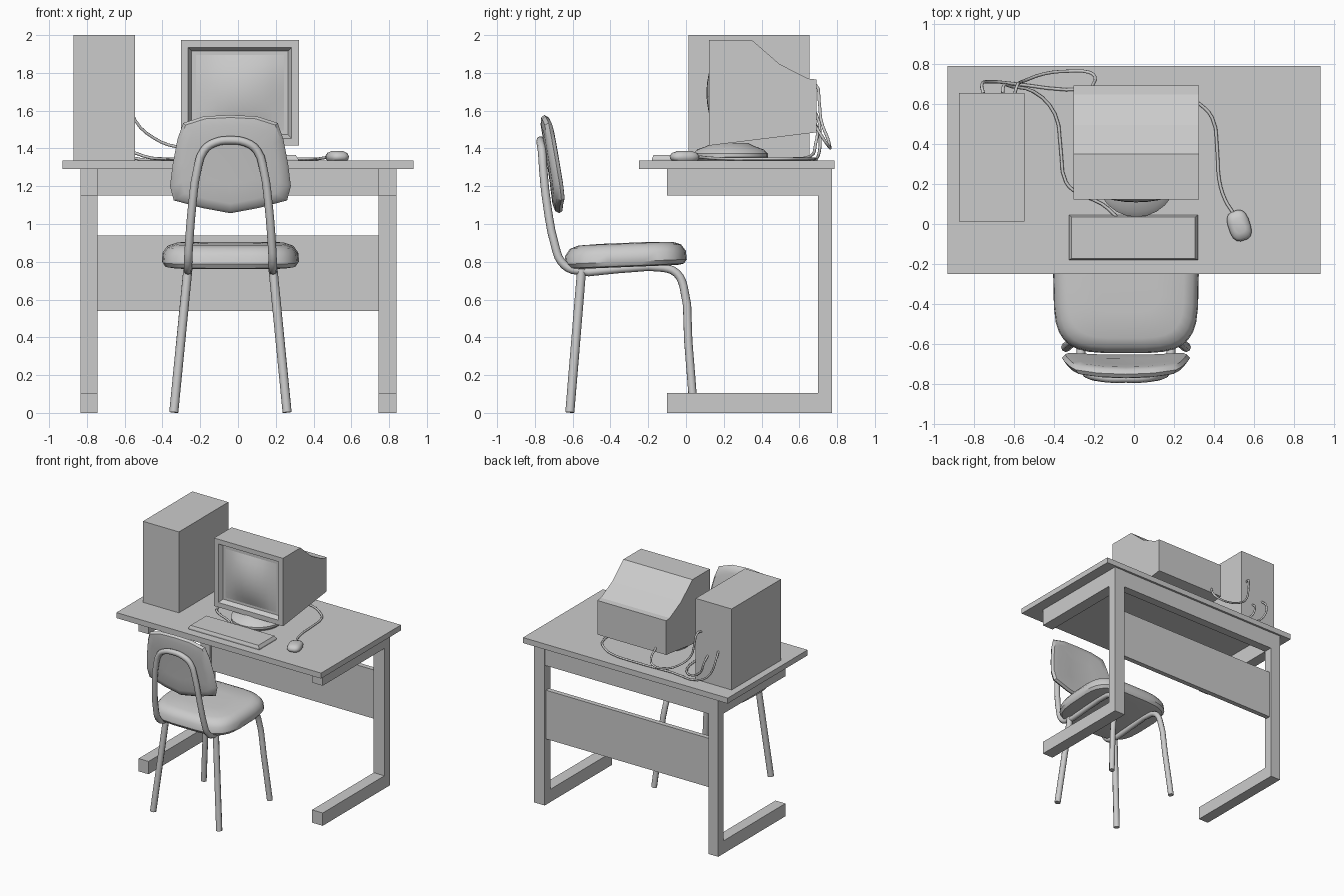
import bpy, bmesh
from math import sin, cos, pi, copysign

if "Cube" in bpy.data.objects:
    bpy.data.objects.remove(bpy.data.objects["Cube"])

CX = -0.04      # chair centre line
DESK = 1.335    # height of desk surface


def finish(name, bm, smooth=0):
    bmesh.ops.recalc_face_normals(bm, faces=bm.faces)
    me = bpy.data.meshes.new(name)
    bm.to_mesh(me)
    bm.free()
    ob = bpy.data.objects.new(name, me)
    bpy.context.collection.objects.link(ob)
    if smooth:
        shade(ob, smooth)
    return ob


def shade(ob, angle):
    bpy.ops.object.select_all(action='DESELECT')
    ob.select_set(True)
    bpy.context.view_layer.objects.active = ob
    bpy.ops.object.shade_smooth_by_angle(angle=angle)


def loft(name, rings, smooth=0):
    """Skin closed rings of points and cap both ends."""
    bm = bmesh.new()
    vs = [[bm.verts.new(p) for p in r] for r in rings]
    n = len(vs[0])
    for a, b in zip(vs, vs[1:]):
        for i in range(n):
            j = (i + 1) % n
            bm.faces.new((a[i], a[j], b[j], b[i]))
    bm.faces.new(vs[0])
    bm.faces.new(vs[-1])
    return finish(name, bm, smooth)


def extrude_x(name, pts, x0, x1):
    """Side profile (y, z) extruded from x0 to x1."""
    return loft(name, [[(x, y, z) for y, z in pts] for x in (x0, x1)])


def box(name, x0, x1, y0, y1, z0, z1):
    return extrude_x(name, [(y0, z0), (y1, z0), (y1, z1), (y0, z1)], x0, x1)


def tube(name, pts, r, res=3):
    cu = bpy.data.curves.new(name, 'CURVE')
    cu.dimensions = '3D'
    cu.bevel_depth = r
    cu.bevel_resolution = 2
    cu.resolution_u = res
    cu.use_fill_caps = True
    sp = cu.splines.new('BEZIER')
    sp.bezier_points.add(len(pts) - 1)
    for bp, p in zip(sp.bezier_points, pts):
        bp.co = p
        bp.handle_left_type = bp.handle_right_type = 'AUTO'
    ob = bpy.data.objects.new(name, cu)
    bpy.context.collection.objects.link(ob)
    bpy.ops.object.select_all(action='DESELECT')
    ob.select_set(True)
    bpy.context.view_layer.objects.active = ob
    bpy.ops.object.convert(target='MESH')
    shade(bpy.context.object, 0.9)


def super_ring(hx, hy, n, count):
    """Rounded-square outline (superellipse) around the origin."""
    out = []
    for i in range(count):
        a = 2 * pi * (i + 0.5) / count
        c, s = cos(a), sin(a)
        out.append((hx * copysign(abs(c) ** (2 / n), c), hy * copysign(abs(s) ** (2 / n), s)))
    return out


# Desk: top, C-shaped side frames, rail and modesty panel
box("desk_top", -0.93, 0.93, -0.25, 0.787, 1.29, DESK)
c_frame = [(-0.10, 0), (0.772, 0), (0.772, 1.29), (-0.10, 1.29),
           (-0.10, 1.15), (0.70, 1.15), (0.70, 0.105), (-0.10, 0.105)]
extrude_x("left_desk_frame", c_frame, -0.833, -0.743)
extrude_x("right_desk_frame", c_frame, 0.743, 0.84)
box("back_rail", -0.743, 0.743, 0.70, 0.77, 1.15, 1.29)
box("modesty_panel", -0.743, 0.743, 0.715, 0.755, 0.54, 0.94)

# Computer tower
box("computer_tower", -0.872, -0.545, 0.012, 0.653, DESK, 2.0)

# Monitor shell with recessed bezel
shell = extrude_x("monitor_shell",
                  [(0.122, 1.415), (0.122, 1.973), (0.35, 1.973), (0.495, 1.847),
                   (0.645, 1.77), (0.69, 1.765), (0.69, 1.485)], -0.303, 0.323)
bm = bmesh.new()
bm.from_mesh(shell.data)
front = min(bm.faces, key=lambda f: f.calc_center_median().y)
bmesh.ops.inset_individual(bm, faces=[front], thickness=0.055)
bmesh.ops.inset_individual(bm, faces=[front], thickness=0.027, depth=-0.035)
bm.to_mesh(shell.data)
bm.free()

# Bulging glass screen
bm = bmesh.new()
bmesh.ops.create_grid(bm, x_segments=8, y_segments=8, size=1)
for v in bm.verts:
    u, w = v.co.x, v.co.y
    v.co = (0.01 + 0.233 * u, 0.154 - 0.046 * (1 - u * u) * (1 - w * w), 1.694 + 0.2 * w)
finish("screen", bm, 0.6)

# Swivel base
loft("monitor_stand",
     [[(0.013 + r * cos(2 * pi * i / 24), 0.235 + r * sin(2 * pi * i / 24), z) for i in range(24)]
      for r, z in ((0.18, DESK), (0.2, 1.355), (0.2, 1.372), (0.175, 1.395), (0.13, 1.411), (0.09, 1.43))], 0.7)

# Keyboard
loft("keyboard",
     [[(-0.003 + sx * (0.322 - d), -0.068 + sy * (0.112 - d * 0.6), z)
       for sx, sy in ((-1, -1), (1, -1), (1, 1), (-1, 1))]
      for d, z in ((0, DESK), (0, 1.345), (0.014, 1.366))])

# Mouse, turned slightly
ca, sa = cos(0.32), sin(0.32)
loft("mouse",
     [[(0.525 + x * ca - y * sa, -0.008 + x * sa + y * ca, z) for x, y in super_ring(0.055 * s, 0.078 * s, 2.8, 16)]
      for s, z in ((0.85, DESK), (0.98, 1.345), (1, 1.36), (0.85, 1.376), (0.5, 1.386))], 0.8)

# Cables
tube("mouse_cable",
     [(-0.75, 0.65, 1.62), (-0.76, 0.69, 1.58), (-0.72, 0.71, 1.45), (-0.6, 0.70, 1.36),
      (-0.34, 0.67, 1.345), (0, 0.68, 1.345), (0.22, 0.66, 1.345), (0.325, 0.60, 1.345),
      (0.39, 0.53, 1.345), (0.415, 0.37, 1.345), (0.425, 0.22, 1.345), (0.455, 0.12, 1.35),
      (0.495, 0.055, 1.357)], 0.008)
tube("keyboard_cable",
     [(-0.655, 0.65, 1.56), (-0.65, 0.69, 1.52), (-0.61, 0.685, 1.42), (-0.5, 0.66, 1.36),
      (-0.395, 0.55, 1.345), (-0.365, 0.37, 1.345), (-0.34, 0.21, 1.345), (-0.29, 0.16, 1.345),
      (-0.16, 0.10, 1.345), (-0.08, 0.03, 1.348)], 0.008)
tube("monitor_cable",
     [(-0.595, 0.65, 1.74), (-0.585, 0.685, 1.74), (-0.57, 0.705, 1.65), (-0.545, 0.715, 1.55),
      (-0.445, 0.75, 1.455), (-0.33, 0.762, 1.41), (-0.225, 0.757, 1.41), (-0.195, 0.735, 1.44),
      (-0.21, 0.685, 1.52)], 0.008)

# Chair seat: rounded cushion, narrower at the rear, tilted up at the front
seat = []
for inset, z in ((0.05, 0.772), (0.015, 0.778), (0, 0.80), (0.005, 0.845),
                 (0.03, 0.88), (0.075, 0.896), (0.2, 0.90)):
    ring = super_ring(0.37 - inset, 0.325 - inset, 3.8, 32)
    seat.append([(CX + x * (0.98 + 0.06 * y), -0.32 + y, z + 0.04 * y) for x, y in ring])
loft("seat", seat, 0.7)

# Chair backrest: outline with rounded edges, wrapped around the sitter
half = [(0.14, 1.57), (0.25, 1.535), (0.28, 1.45), (0.305, 1.32), (0.32, 1.20), (0.30, 1.125), (0.15, 1.085)]
outline = [(0, 1.577)] + half + [(0, 1.057)] + [(-x, z) for x, z in reversed(half)]
back = []
for s, t in ((0.4, 0.026), (0.8, 0.028), (0.95, 0.02), (1, 0), (0.95, -0.02), (0.8, -0.028), (0.4, -0.026)):
    ring = []
    for x, z in outline:
        x, z = x * s, 1.31 + (z - 1.31) * s
        ring.append((CX + x, -0.693 - 0.15 * (z - 1.2) + 0.25 * x * x + t, z))
    back.append(ring)
loft("backrest", back, 0.7)

# Chair frame: one bent tube, front feet to seat rails to back hoop
side = [(0.30, 0.042, 0.003), (0.265, 0.012, 0.38), (0.235, -0.013, 0.67), (0.228, -0.05, 0.74), (0.225, -0.12, 0.768),
        (0.225, -0.35, 0.762), (0.225, -0.60, 0.757), (0.224, -0.66, 0.80), (0.22, -0.692, 0.88),
        (0.20, -0.738, 1.12), (0.177, -0.755, 1.28), (0.14, -0.763, 1.39), (0.08, -0.77, 1.432)]
path = ([(CX - x, y, z) for x, y, z in side] + [(CX, -0.77, 1.443)]
        + [(CX + x, y, z) for x, y, z in reversed(side)])
tube("chair_frame", path, 0.022)

# Chair rear legs
for label, s in (("left", -1), ("right", 1)):
    tube(label + "_rear_leg", [(CX + s * 0.225, -0.552, 0.765), (CX + s * 0.30, -0.615, 0.003)], 0.024, 1)
